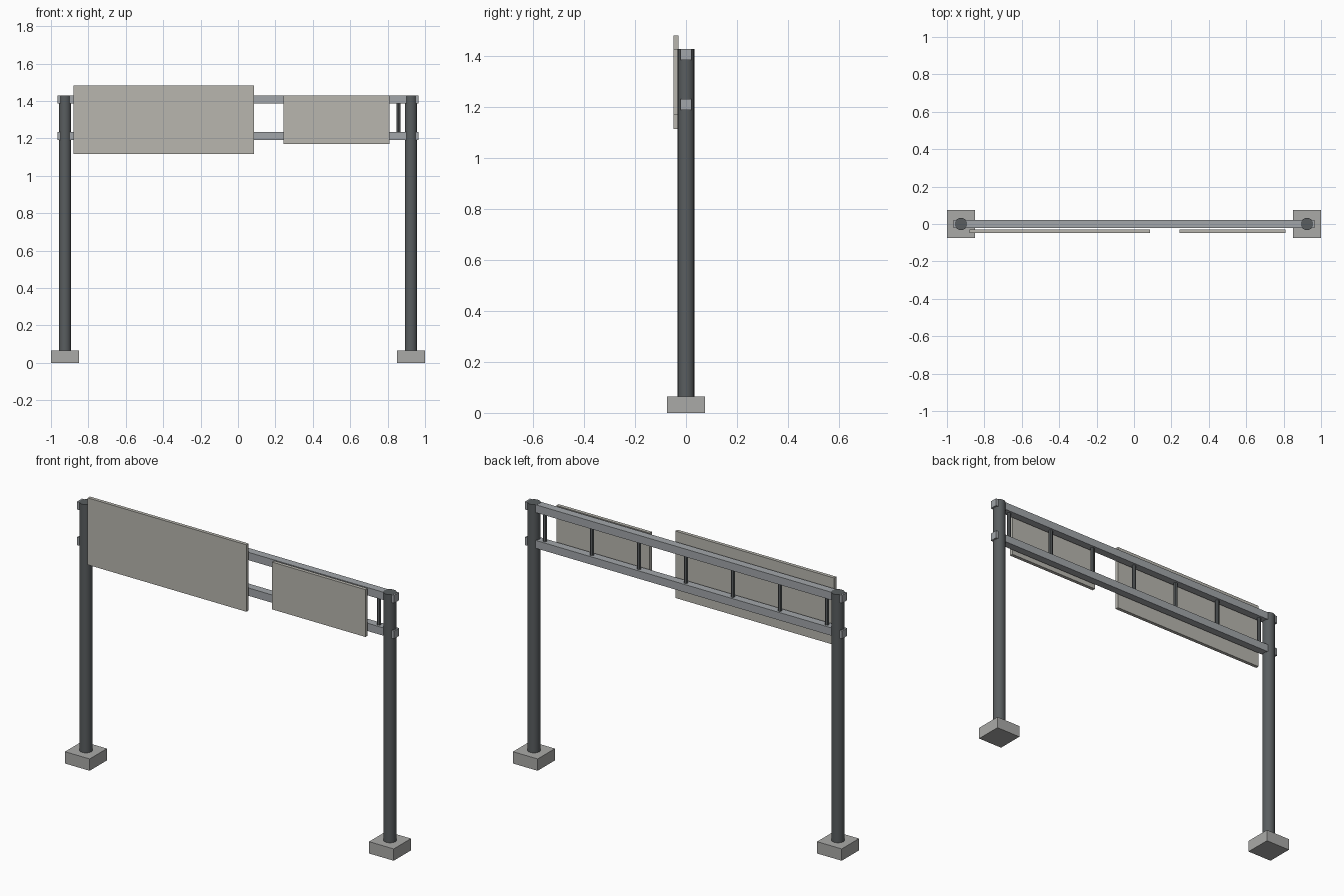
import bpy
import math

if "Cube" in bpy.data.objects:
    bpy.data.objects.remove(bpy.data.objects["Cube"])


def material(name, rgb):
    m = bpy.data.materials.new(name)
    m.diffuse_color = (*rgb, 1)
    m.use_nodes = True
    m.node_tree.nodes["Principled BSDF"].inputs["Base Color"].default_value = m.diffuse_color
    return m


CONCRETE = material("concrete", (0.40, 0.40, 0.39))
DARK = material("dark_steel", (0.10, 0.11, 0.115))
STEEL = material("galvanised_steel", (0.36, 0.38, 0.40))
PANEL = material("panel", (0.48, 0.47, 0.43))


def box(name, x, y, z, mat):
    """Box from (min, max) ranges."""
    bpy.ops.mesh.primitive_cube_add(size=1, location=[sum(r) / 2 for r in (x, y, z)])
    ob = bpy.context.object
    ob.name = name
    ob.scale = [r[1] - r[0] for r in (x, y, z)]
    bpy.ops.object.transform_apply(location=False, rotation=False, scale=True)
    ob.data.materials.append(mat)


def pole(name, x, radius, z, sides, mat):
    """Upright cylinder on y = 0."""
    bpy.ops.mesh.primitive_cylinder_add(vertices=sides, radius=radius, depth=z[1] - z[0],
                                        location=(x, 0, sum(z) / 2))
    ob = bpy.context.object
    ob.name = name
    ob.data.materials.append(mat)
    bpy.ops.object.shade_smooth_by_angle(angle=math.radians(40))


# Footings and posts
for side, s in (("left", -1), ("right", 1)):
    cx = s * 0.925
    box(side + "_footing", (cx - 0.075, cx + 0.075), (-0.075, 0.075), (0, 0.065), CONCRETE)
    pole(side + "_post", cx, 0.033, (0.065, 1.43), 16, DARK)

# Horizontal beams
for name, zc in (("lower_beam", 1.212), ("upper_beam", 1.408)):
    box(name, (-0.965, 0.965), (-0.0215, 0.0215), (zc - 0.0215, zc + 0.0215), STEEL)

# Struts between the beams
for i in range(7):
    pole(f"strut_{i + 1}", -0.858 + i * 0.286, 0.011, (1.212, 1.408), 8, DARK)

# Sign panels
box("large_sign_panel", (-0.88, 0.086), (-0.049, -0.03), (1.115, 1.483), PANEL)
box("small_sign_panel", (0.242, 0.81), (-0.049, -0.03), (1.17, 1.43), PANEL)
